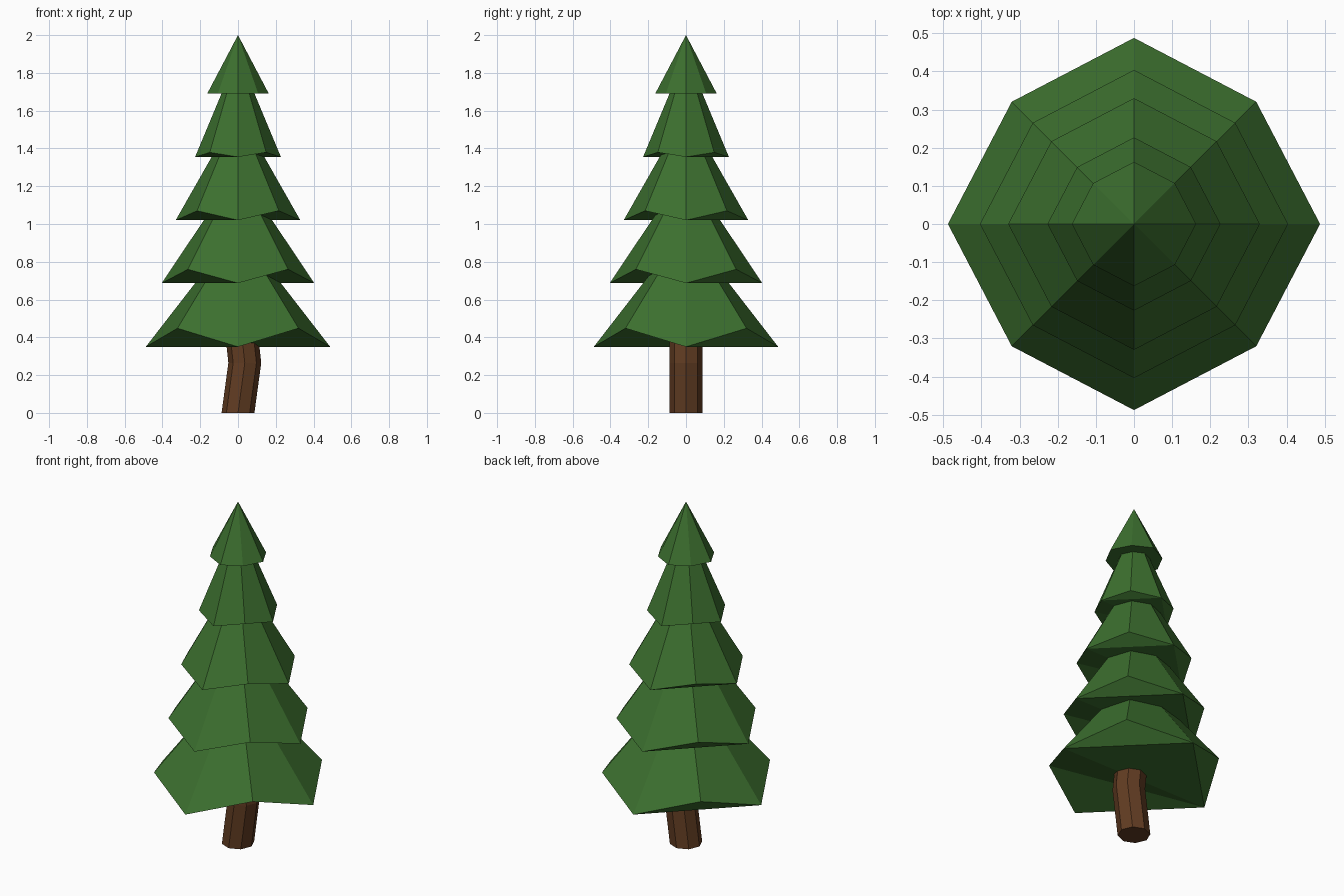
import bpy
from math import cos, sin, pi

if "Cube" in bpy.data.objects:
    bpy.data.objects.remove(bpy.data.objects["Cube"])


def material(name, rgb):
    m = bpy.data.materials.new(name)
    m.diffuse_color = (*rgb, 1)
    m.use_nodes = True
    m.node_tree.nodes["Principled BSDF"].inputs["Base Color"].default_value = m.diffuse_color
    return m


GREEN = material("needles", (0.045, 0.16, 0.028))
BROWN = material("bark", (0.12, 0.045, 0.016))


def add_mesh(name, verts, faces, mat):
    me = bpy.data.meshes.new(name)
    me.from_pydata(verts, [], faces)
    me.materials.append(mat)
    ob = bpy.data.objects.new(name, me)
    bpy.context.collection.objects.link(ob)


# Eight-sided cone whose diagonal rim corners are lifted above the others
def branch_tier(name, radius, z, rise, apex):
    verts = []
    for i in range(8):
        a, odd = i * pi / 4, i % 2
        r = radius * (0.929 if odd else 1)
        verts.append((r * cos(a), r * sin(a), z + rise * odd))
    verts.append((0, 0, apex))
    faces = [(i, (i + 1) % 8, 8) for i in range(8)]
    # underside: folded corner flaps around a nearly flat middle
    faces += [(2, 1, 0), (4, 3, 2), (6, 5, 4), (4, 2, 0), (7, 4, 0), (7, 6, 4)]
    add_mesh(name, verts, faces, GREEN)


# Branch tiers, bottom to top: radius, rim height, corner lift, tip height
TIERS = [
    (0.488, 0.35, 0.098, 0.98),
    (0.404, 0.687, 0.073, 1.29),
    (0.33, 1.02, 0.05, 1.60),
    (0.227, 1.355, 0.024, 1.90),
    (0.163, 1.69, 0.0, 2.00),
]
for n, t in enumerate(TIERS, 1):
    branch_tier(f"branch_tier_{n}", *t)

# Trunk: octagonal, kinked once towards +x
RINGS = [(0, 0), (0.036, 0.265), (0.008, 0.52)]
verts = [(x + 0.087 * cos(i * pi / 4), 0.087 * sin(i * pi / 4), z)
         for x, z in RINGS for i in range(8)]
faces = [(k + i, k + (i + 1) % 8, k + 8 + (i + 1) % 8, k + 8 + i)
         for k in (0, 8) for i in range(8)]
faces += [tuple(range(7, -1, -1)), tuple(range(16, 24))]
add_mesh("trunk", verts, faces, BROWN)
